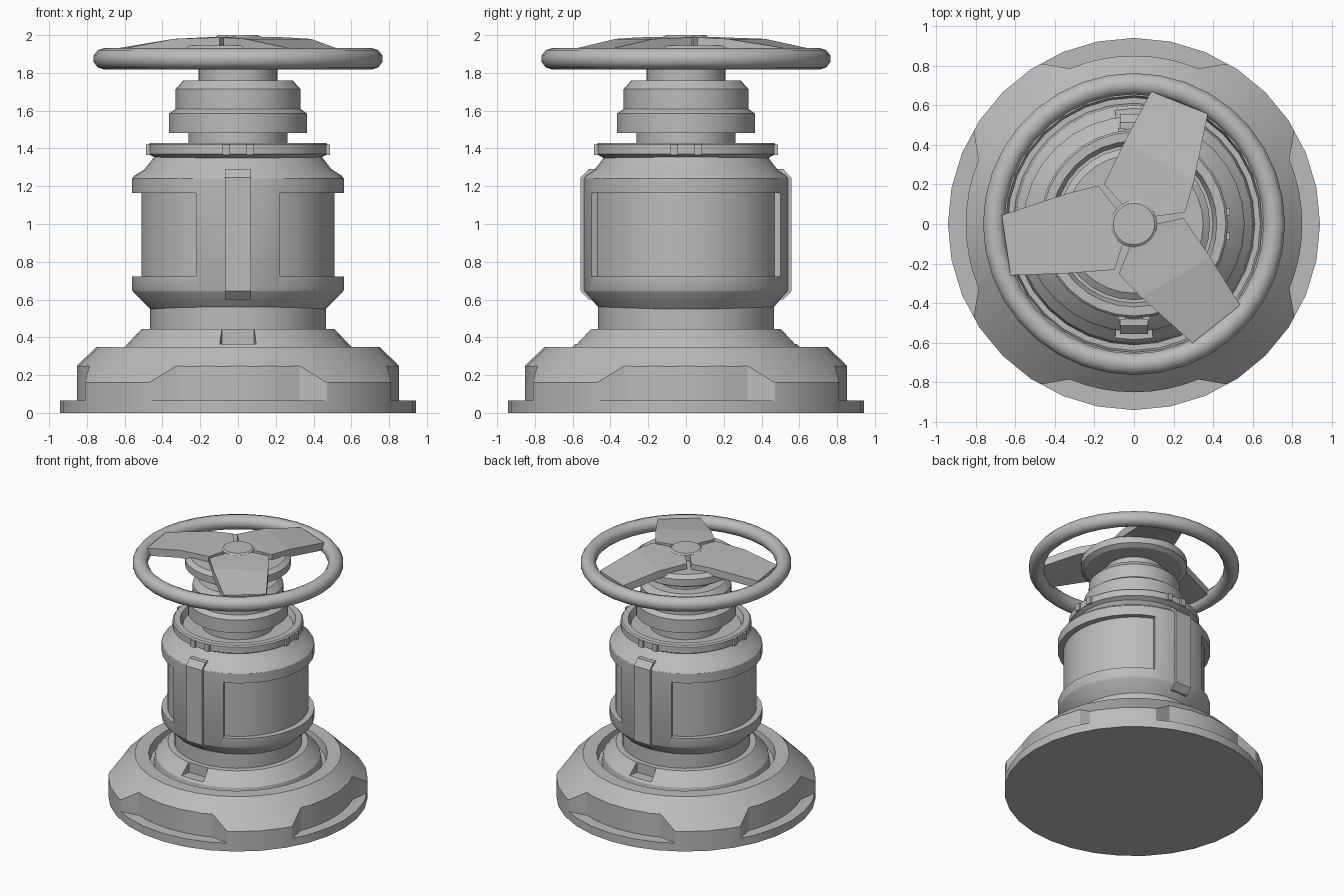
import bpy, bmesh, math
from mathutils import Matrix

if "Cube" in bpy.data.objects:
    bpy.data.objects.remove(bpy.data.objects["Cube"])

grey = bpy.data.materials.new("grey metal")
grey.diffuse_color = (0.5, 0.5, 0.5, 1)
grey.use_nodes = True
grey.node_tree.nodes["Principled BSDF"].inputs["Base Color"].default_value = grey.diffuse_color


def finish(bm, name, smooth=True):
    bmesh.ops.recalc_face_normals(bm, faces=bm.faces)
    me = bpy.data.meshes.new(name)
    bm.to_mesh(me)
    bm.free()
    me.materials.append(grey)
    ob = bpy.data.objects.new(name, me)
    bpy.context.collection.objects.link(ob)
    if smooth:
        shade(ob)
    return ob


def activate(ob):
    bpy.ops.object.select_all(action='DESELECT')
    ob.select_set(True)
    bpy.context.view_layer.objects.active = ob


def shade(ob):
    activate(ob)
    bpy.ops.object.shade_smooth_by_angle(angle=math.radians(28))


def lathe(name, profile, n=32, y_scale=1.0, smooth=True):
    """Spin a radius/height profile and cap both ends."""
    bm = bmesh.new()
    rings = []
    for r, z in profile:
        rings.append([bm.verts.new((r * math.cos(2 * math.pi * i / n),
                                    r * math.sin(2 * math.pi * i / n) * y_scale, z))
                      for i in range(n)])
    for a, b in zip(rings, rings[1:]):
        for i in range(n):
            j = (i + 1) % n
            bm.faces.new((a[i], a[j], b[j], b[i]))
    bm.faces.new(rings[0])
    bm.faces.new(rings[-1])
    return finish(bm, name, smooth)


def prism(name, bottom, top, turn=0):
    """Join two matching outlines of 3D points, then turn about z."""
    bm = bmesh.new()
    a = [bm.verts.new(p) for p in bottom]
    b = [bm.verts.new(p) for p in top]
    n = len(a)
    for i in range(n):
        j = (i + 1) % n
        bm.faces.new((a[i], a[j], b[j], b[i]))
    bm.faces.new(a)
    bm.faces.new(b)
    bm.transform(Matrix.Rotation(turn, 4, 'Z'))
    return finish(bm, name, False)


def flat_prism(name, outline, z0, z1, turn=0):
    return prism(name, [(x, y, z0) for x, y in outline], [(x, y, z1) for x, y in outline], turn)


def arc(r, a0, a1, n):
    return [(r * math.cos(math.radians(a0 + (a1 - a0) * i / n)),
             r * math.sin(math.radians(a0 + (a1 - a0) * i / n))) for i in range(n + 1)]


def cut(ob, cutters):
    for c in cutters:
        c.hide_render = True
        m = ob.modifiers.new("cut", 'BOOLEAN')
        m.operation = 'DIFFERENCE'
        m.solver = 'EXACT'
        m.object = c
        activate(ob)
        bpy.ops.object.modifier_apply(modifier=m.name)
        bpy.data.objects.remove(c)
    shade(ob)


# base with four side recesses and two collar notches
base = lathe("base", [(.942, 0), (.942, .16), (.75, .35), (.65, .35), (.64, .28), (.612, .28),
                      (.6, .35), (.51, .445), (.44, .445)], smooth=False)
recess = arc(.852, -22.5, 22.5, 8) + [(.81, .46), (.83, .7), (1.3, .7), (1.3, -.7), (.83, -.7), (.81, -.46)]
cutters = [flat_prism("recess_cutter", recess, .065, .6, k * math.pi / 2) for k in range(4)]
notch = [(.5, -.085), (.8, -.13), (.8, .13), (.5, .085)]
cutters += [flat_prism("notch_cutter", notch, .365, .6, s * math.pi / 2) for s in (-1, 1)]
cut(base, cutters)

# column and barrel body with side panels
lathe("column", [(.465, .4), (.465, .6)])
body = lathe("body", [(.46, .545), (.555, .64), (.56, .65), (.56, 1.24), (.55, 1.255),
                      (.495, 1.29), (.44, 1.36)], y_scale=.975, smooth=False)
panel = arc(.512, -66, 66, 22) + arc(.75, 66, -66, 22)
cut(body, [flat_prism("panel_cutter", panel, .722, 1.165, k * math.pi) for k in (0, 1)])

# vertical bars on front and back
side = [(.42, .6), (.515, .6), (.558, .645), (.558, 1.245), (.515, 1.29), (.42, 1.29)]
for k, name in ((-1, "front_bar"), (1, "back_bar")):
    prism(name, [(r, -.07, z) for r, z in side], [(r, .07, z) for r, z in side], k * math.pi / 2)

# clamp ring, neck, stepped bonnet and stem
lathe("ring_and_neck", [(.42, 1.34), (.455, 1.36), (.475, 1.37), (.475, 1.42), (.465, 1.43),
                        (.42, 1.43), (.4, 1.38), (.262, 1.38), (.262, 1.482), (.365, 1.482),
                        (.365, 1.585), (.33, 1.61), (.33, 1.715), (.29, 1.76), (.21, 1.76),
                        (.21, 1.88)])
for k in range(4):
    for s in (-1, 1):
        c = s * .062
        flat_prism("ring_lug", [(.44, c - .019), (.486, c - .019), (.486, c + .019), (.44, c + .019)],
                   1.366, 1.42, k * math.pi / 2)

# handwheel rim
bm = bmesh.new()
N, M = 36, 10
grid = [[bm.verts.new(((.71 + .057 * math.cos(v)) * math.cos(u), (.71 + .057 * math.cos(v)) * math.sin(u),
                       1.875 + .056 * math.sin(v)))
         for v in [2 * math.pi * (j + .5) / M for j in range(M)]]
        for u in [2 * math.pi * i / N for i in range(N)]]
for i in range(N):
    for j in range(M):
        p, q = grid[i], grid[(i + 1) % N]
        bm.faces.new((p[j], q[j], q[(j + 1) % M], p[(j + 1) % M]))
rim = finish(bm, "wheel_rim", False)
activate(rim)
bpy.ops.object.shade_smooth_by_angle(angle=math.radians(40))

# hub under the spokes and centre cap
lathe("wheel_hub", [(.35, 1.845), (.385, 1.865), (.385, 1.92), (.35, 1.945)])
lathe("wheel_cap", [(.118, 1.93), (.118, 1.99), (.105, 2.0)], n=24)


# three broad spokes, flat near the hub and sloping to the rim
def spoke(turn):
    pol = lambda r, a: (r * math.cos(math.radians(a)), r * math.sin(math.radians(a)))
    upper = [(-.67, .045), (-.34, .154), pol(.265, 133), pol(.1, 141)]
    lower = [(-.625, -.26), (-.34, -.25), pol(.252, 247), pol(.1, 239)]
    tops = [1.925, 1.98, 1.988, 1.992]
    thick = .06
    bm = bmesh.new()
    sec = []
    for (u, l, z) in zip(upper, lower, tops):
        sec.append([bm.verts.new((u[0], u[1], z)), bm.verts.new((l[0], l[1], z)),
                    bm.verts.new((l[0], l[1], z - thick)), bm.verts.new((u[0], u[1], z - thick))])
    for a, b in zip(sec, sec[1:]):
        for i in range(4):
            j = (i + 1) % 4
            bm.faces.new((a[i], a[j], b[j], b[i]))
    bm.faces.new(sec[0])
    bm.faces.new(sec[-1])
    bm.transform(Matrix.Rotation(turn, 4, 'Z'))
    finish(bm, "wheel_spoke", False)


for k in range(3):
    spoke(k * 2 * math.pi / 3)
